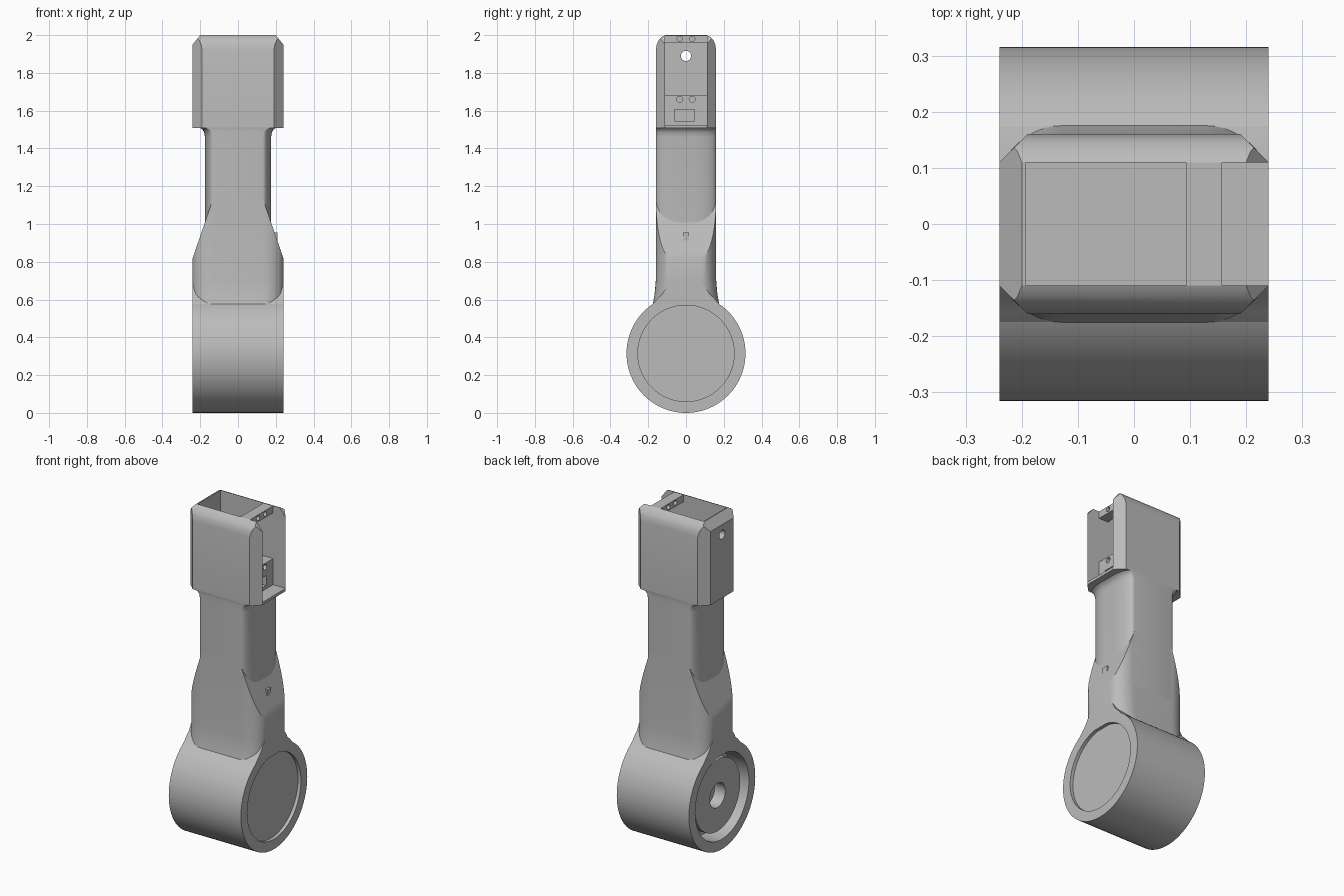
import bpy, bmesh, math
from mathutils import Vector, Matrix

cube = bpy.data.objects.get("Cube")
if cube:
    bpy.data.objects.remove(cube, do_unlink=True)

grey = bpy.data.materials.new("plain grey")
grey.use_nodes = True
colour = (0.5, 0.5, 0.5, 1)
grey.diffuse_color = colour
grey.node_tree.nodes["Principled BSDF"].inputs["Base Color"].default_value = colour


def finish(name, bm):
    bmesh.ops.remove_doubles(bm, verts=bm.verts, dist=1e-5)
    bmesh.ops.recalc_face_normals(bm, faces=bm.faces)
    mesh = bpy.data.meshes.new(name)
    bm.to_mesh(mesh)
    bm.free()
    mesh.materials.append(grey)
    ob = bpy.data.objects.new(name, mesh)
    bpy.context.collection.objects.link(ob)
    return ob


def smooth(ob, angle=30):
    bpy.ops.object.select_all(action='DESELECT')
    ob.select_set(True)
    bpy.context.view_layer.objects.active = ob
    bpy.ops.object.shade_smooth_by_angle(angle=math.radians(angle))


def loft(rings):
    bm = bmesh.new()
    rows = [[bm.verts.new(p) for p in ring] for ring in rings]
    n = len(rows[0])
    for a, b in zip(rows, rows[1:]):
        for i in range(n):
            j = (i + 1) % n
            bm.faces.new((a[i], a[j], b[j], b[i]))
    bm.faces.new(rows[0])
    bm.faces.new(rows[-1])
    return bm


def cut(bm, point, normal):
    """Slice away the side the normal points to and cap the cut."""
    geom = bm.verts[:] + bm.edges[:] + bm.faces[:]
    res = bmesh.ops.bisect_plane(bm, geom=geom, dist=1e-6, plane_co=point,
                                 plane_no=Vector(normal).normalized(), clear_outer=True)
    edges = [e for e in res["geom_cut"] if isinstance(e, bmesh.types.BMEdge)]
    bmesh.ops.holes_fill(bm, edges=edges, sides=0)


def block(name, x, y, z):
    bm = bmesh.new()
    bmesh.ops.create_cube(bm, size=1)
    for v in bm.verts:
        v.co = [r[0] if c < 0 else r[1] for c, r in zip(v.co, (x, y, z))]
    return finish(name, bm)


def pin(name, x, y, z, radius):
    bm = bmesh.new()
    turn = Matrix.Translation((x, y, z)) @ Matrix.Rotation(math.pi / 2, 4, 'Y')
    bmesh.ops.create_cone(bm, cap_ends=True, segments=24, radius1=radius,
                          radius2=radius, depth=0.2, matrix=turn)
    return finish(name, bm)


def subtract(ob, cutters):
    for c in cutters:
        c.hide_render = True
        mod = ob.modifiers.new("cut", 'BOOLEAN')
        mod.operation, mod.solver, mod.object = 'DIFFERENCE', 'EXACT', c
    bpy.context.view_layer.update()
    deps = bpy.context.evaluated_depsgraph_get()
    mesh = bpy.data.meshes.new_from_object(ob.evaluated_get(deps))
    ob.modifiers.clear()
    ob.data = mesh
    for c in cutters:
        bpy.data.objects.remove(c, do_unlink=True)


def section(flat, half, depth, side, z, steps=12):
    """Slab outline: flat front and back, elliptical corners, flat sides."""
    quarter = [(flat + (half - flat) * math.cos(t), side + (depth - side) * math.sin(t))
               for t in [i * math.pi / 2 / steps for i in range(steps + 1)]]
    right = [(x, -y) for x, y in reversed(quarter)] + quarter
    return [(x, y, z) for x, y in right + [(-x, -y) for x, y in right]]


# Joint drum, turned about the x axis, with a shallow disc and a recessed hub
profile = [(-.14, 0), (-.14, .073), (-.21, .073), (-.21, .215), (-.12, .215), (-.12, .255),
           (-.24, .255), (-.24, .315), (.24, .315), (.24, .255), (.22, .255), (.22, 0)]
bm = bmesh.new()
path = [bm.verts.new((x, 0, .315 + r)) for x, r in profile]
edges = [bm.edges.new(pair) for pair in zip(path, path[1:])]
bmesh.ops.spin(bm, geom=path + edges, cent=(0, 0, .315), axis=(1, 0, 0),
               angle=math.tau, steps=96, use_merge=True)
smooth(finish("joint_drum", bm))

# Lower arm, with a flared foot and sloping shoulders
bm = loft([section(.13, .24, depth, .08, z) for z, depth in
           ((.572, .176), (.6, .171), (.64, .165), (.7, .16), (1.14, .16))])
for s in (-1, 1):
    cut(bm, (s * .13, 0, 1.14), (s * .32, 0, .11))
smooth(finish("lower_arm", bm))

# Fairing between arm and drum
half = [(.185, .565), (.155, .6), (.125, .63), (.105, .665), (.08, .685)]
outline = half + [(-y, z) for y, z in reversed(half)]
smooth(finish("drum_fairing", loft([[(x, y, z) for y, z in outline] for x in (-.24, .24)])))

# Neck, curving out under the head
smooth(finish("neck", loft([section(flat, wide, .16, .04, z) for z, flat, wide in
              ((.8, .13, .175), (1.46, .13, .175), (1.485, .134, .179),
               (1.5, .145, .188), (1.508, .16, .2), (1.512, .165, .205))])))

# Small catch on the shoulder
block("shoulder_catch", (.17, .208), (-.017, .017), (.905, .955))

# Head shell: rounded top, chamfered corners, open at the top and on one side
half = [(.16, 1.508), (.16, 1.92), (.155, 1.95), (.145, 1.973), (.13, 1.99), (.11, 2)]
outline = half + [(-y, z) for y, z in reversed(half)]
bm = loft([[(x, y, z) for y, z in outline] for x in (-.24, .24)])
for s in (-1, 1):
    cut(bm, (s * .24, 0, 1.95), (s, 0, .8))
    for t in (-1, 1):
        cut(bm, (s * .24, t * .11, 0), (s, t, 0))
head = finish("head_shell", bm)
subtract(head, [block("cavity", (-.193, .3), (-.11, .11), (1.525, 2.1)),
                pin("cable_hole", -.22, 0, 1.89, .027)])
smooth(head, 25)

# Mounting blocks inside the head
lower = block("lower_mount", (.093, .157), (-.11, .11), (1.52, 1.682))
subtract(lower, [pin("screw", .125, y, 1.66, .016) for y in (-.033, .033)]
         + [block("slot", (0, .3), (-.06, .045), (1.545, 1.605))])
upper = block("upper_mount", (.093, .157), (-.11, .11), (1.957, 1.999))
subtract(upper, [pin("screw", .125, y, 1.98, .014) for y in (-.033, .033)])
